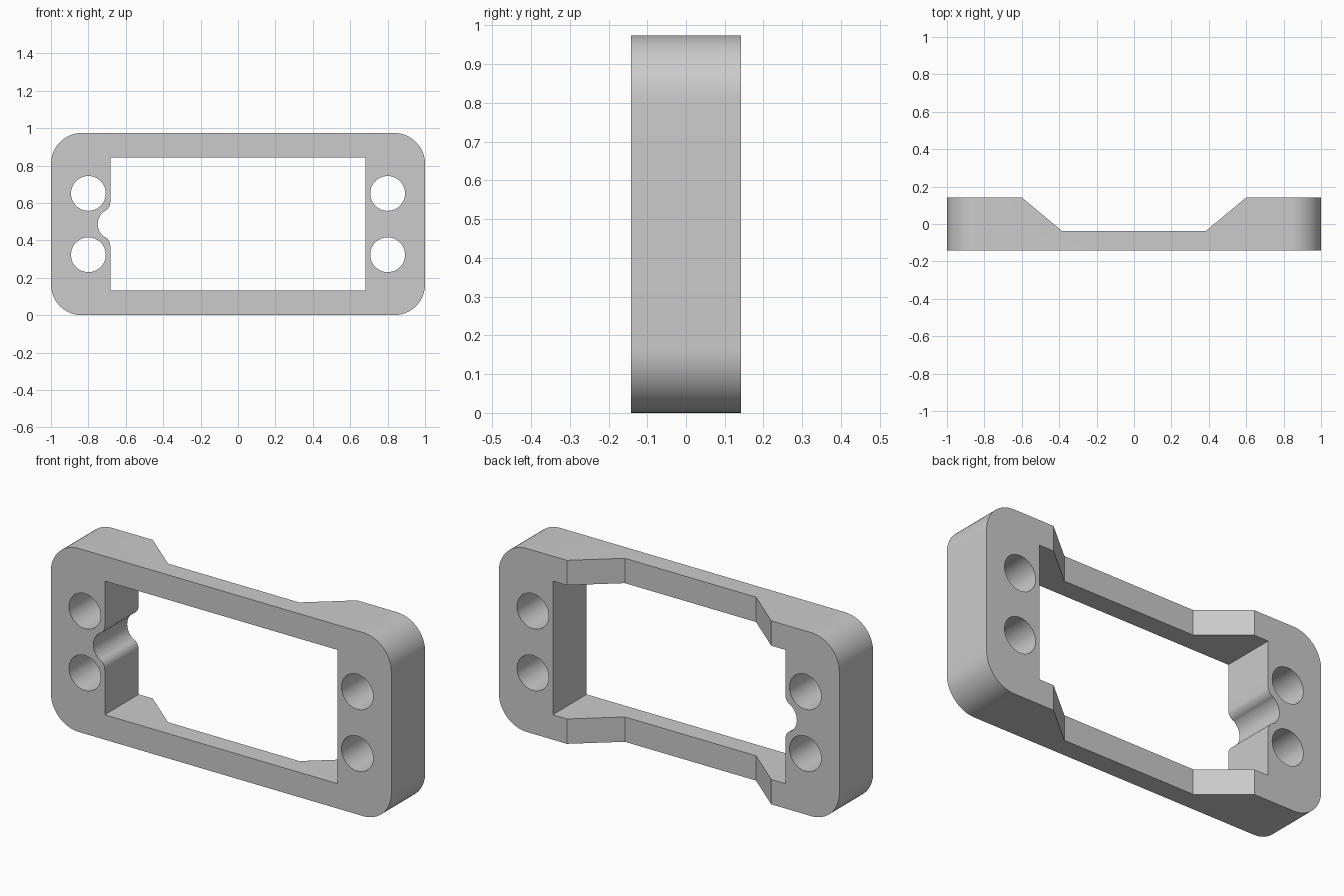
import bpy, bmesh
from math import sin, cos, pi, atan2, radians
from mathutils import Matrix

cube = bpy.data.objects.get("Cube")
if cube:
    bpy.data.objects.remove(cube, do_unlink=True)

HEIGHT, DEPTH = 0.974, 0.284
MID = HEIGHT / 2
BACK = DEPTH / 2


def arc(cx, cz, r, start, end, steps):
    """Points along an arc, angles in radians."""
    return [(cx + r * cos(start + (end - start) * i / steps),
             cz + r * sin(start + (end - start) * i / steps)) for i in range(steps + 1)]


def prism(name, outline, low, high):
    """Extrude a flat outline along z from low to high."""
    bm = bmesh.new()
    face = bm.faces.new([bm.verts.new((u, v, low)) for u, v in outline])
    top = bmesh.ops.extrude_face_region(bm, geom=[face])["geom"]
    verts = [v for v in top if isinstance(v, bmesh.types.BMVert)]
    bmesh.ops.translate(bm, verts=verts, vec=(0, 0, high - low))
    bmesh.ops.recalc_face_normals(bm, faces=bm.faces)
    mesh = bpy.data.meshes.new(name)
    bm.to_mesh(mesh)
    bm.free()
    obj = bpy.data.objects.new(name, mesh)
    bpy.context.collection.objects.link(obj)
    return obj


def upright(name, outline, depth):
    """Prism whose outline lies in x and z, extruded along y."""
    obj = prism(name, outline, -depth / 2, depth / 2)
    obj.data.transform(Matrix.Rotation(pi / 2, 4, "X"))
    return obj


# Rounded outer block
R = 0.165
outline = []
for k, (sx, sz) in enumerate([(1, 1), (-1, 1), (-1, -1), (1, -1)]):
    outline += arc(sx * (1 - R), MID + sz * (MID - R), R, k * pi / 2, (k + 1) * pi / 2, 16)
frame = upright("mounting_frame", outline, DEPTH)

# Window with a filleted notch on its right side
EDGE, NOTCH, FILLET, RISE = 0.683, 0.085, 0.05, 0.115
fx, nx = -EDGE - FILLET, -0.665
tilt = atan2(-RISE, nx - fx)
upper = arc(fx, MID + RISE, FILLET, 0, tilt, 10)
upper += arc(nx, MID, NOTCH, tilt + pi, pi, 12)[1:]
lower = [(x, 2 * MID - z) for x, z in reversed(upper[:-1])]
low, high = MID - 0.355, MID + 0.355
window = [(EDGE, high), (-EDGE, high)] + upper + lower + [(-EDGE, low), (EDGE, low)]
cutters = [upright("window_cutter", window, 1)]

# Four bolt holes
for sx in (-1, 1):
    for sz in (-1, 1):
        circle = arc(sx * 0.8, MID + sz * 0.164, 0.093, 0, 2 * pi, 48)[:-1]
        cutters.append(upright("hole_cutter", circle, 1))

# Sloped recess across the back of both rails
slope = (0.6 - 0.385) / (BACK + 0.037)
wide = 0.6 + 0.1 * slope
recess = [(-0.385, -0.037), (0.385, -0.037), (wide, BACK + 0.1), (-wide, BACK + 0.1)]
cutters.append(prism("recess_cutter", recess, -0.5, 1.5))

# Apply the cuts
for cutter in cutters:
    cutter.hide_render = True
    mod = frame.modifiers.new("cut", "BOOLEAN")
    mod.operation, mod.solver, mod.object = "DIFFERENCE", "EXACT", cutter
bpy.context.view_layer.update()
cut = bpy.data.meshes.new_from_object(frame.evaluated_get(bpy.context.evaluated_depsgraph_get()))
frame.modifiers.clear()
frame.data = cut
for cutter in cutters:
    bpy.data.objects.remove(cutter, do_unlink=True)

# Plain grey finish
grey = bpy.data.materials.new("plain_grey")
grey.use_nodes = True
colour = (0.6, 0.6, 0.6, 1)
grey.diffuse_color = colour
grey.node_tree.nodes["Principled BSDF"].inputs["Base Color"].default_value = colour
frame.data.materials.clear()
frame.data.materials.append(grey)

bpy.ops.object.select_all(action="DESELECT")
frame.select_set(True)
bpy.context.view_layer.objects.active = frame
bpy.ops.object.shade_smooth_by_angle(angle=radians(30))
